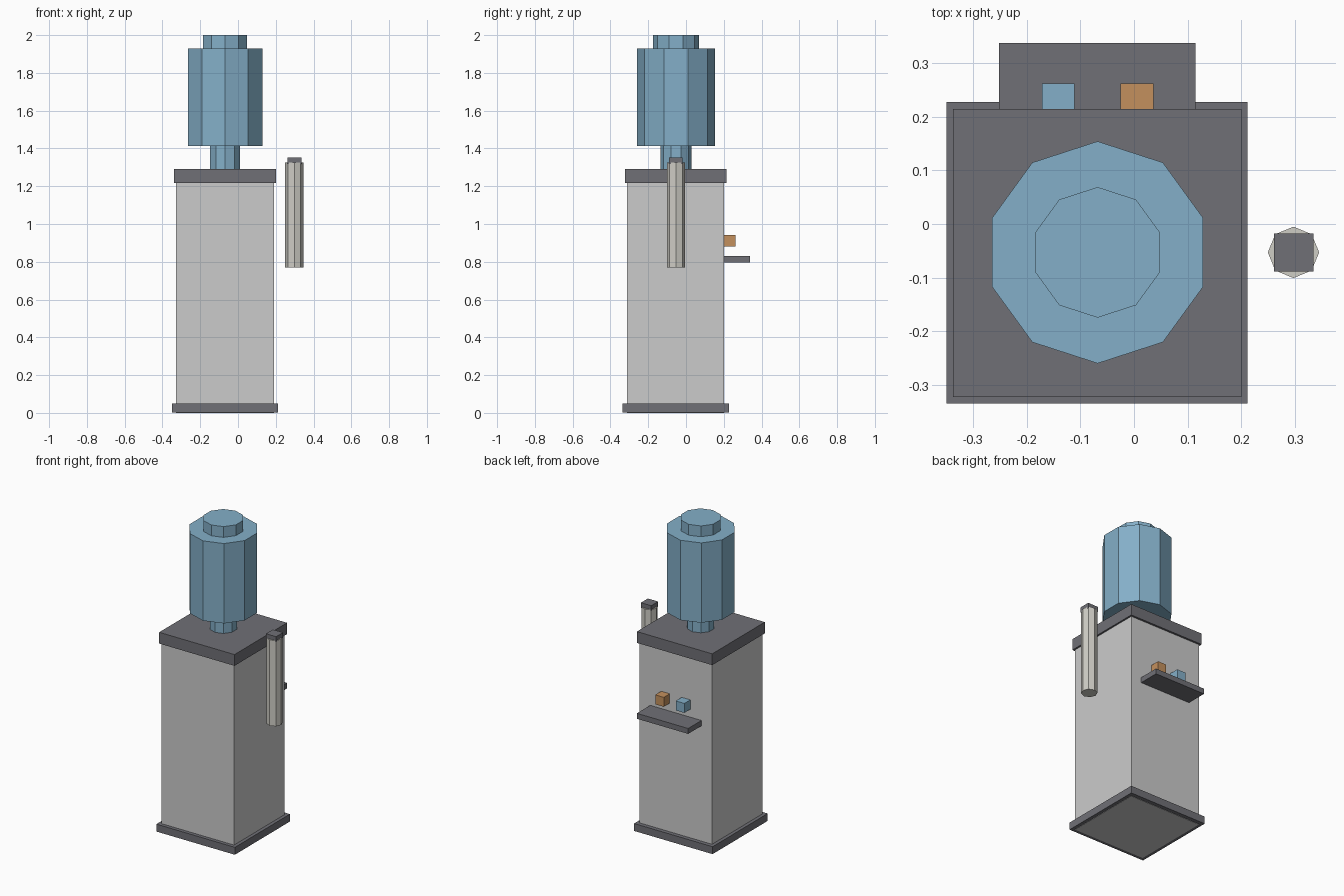
import bpy, bmesh
from math import pi, cos, sin

if "Cube" in bpy.data.objects:
    bpy.data.objects.remove(bpy.data.objects["Cube"])


def material(name, rgb):
    m = bpy.data.materials.new(name)
    m.diffuse_color = (*rgb, 1)
    m.use_nodes = True
    m.node_tree.nodes["Principled BSDF"].inputs["Base Color"].default_value = m.diffuse_color
    return m


DARK = material("dark_grey", (0.16, 0.16, 0.18))
LIGHT = material("light_grey", (0.53, 0.53, 0.55))
BLUE = material("blue", (0.23, 0.43, 0.58))
ORANGE = material("orange", (0.55, 0.28, 0.11))
PALE = material("pale_grey", (0.62, 0.61, 0.56))


def finish(bm, name, mat):
    bmesh.ops.recalc_face_normals(bm, faces=bm.faces)
    me = bpy.data.meshes.new(name)
    bm.to_mesh(me)
    bm.free()
    me.materials.append(mat)
    ob = bpy.data.objects.new(name, me)
    bpy.context.collection.objects.link(ob)
    return ob


def box(name, x, y, z, mat):
    """Box from (min, max) ranges."""
    bm = bmesh.new()
    bmesh.ops.create_cube(bm, size=1)
    for v in bm.verts:
        v.co = [(a + b) / 2 + c * (b - a) for c, (a, b) in zip(v.co, (x, y, z))]
    return finish(bm, name, mat)


def lathe(name, cx, cy, profile, sides, mat):
    """Closed faceted solid from (radius, height) steps, one corner facing +y."""
    bm = bmesh.new()
    angles = [pi / 2 + 2 * pi * i / sides for i in range(sides)]
    rings = [[bm.verts.new((cx + r * cos(a), cy + r * sin(a), z)) for a in angles]
             for r, z in profile]
    for lo, hi in zip(rings, rings[1:]):
        for i in range(sides):
            j = (i + 1) % sides
            bm.faces.new((lo[i], lo[j], hi[j], hi[i]))
    bm.faces.new(rings[0][::-1])
    bm.faces.new(rings[-1])
    return finish(bm, name, mat)


# Cabinet
box("base_plate", (-0.35, 0.212), (-0.335, 0.228), (0.002, 0.05), DARK)
box("cabinet_body", (-0.328, 0.19), (-0.312, 0.202), (0, 1.22), LIGHT)
box("top_plate", (-0.338, 0.201), (-0.323, 0.215), (1.217, 1.29), DARK)

# Drip tray and the two taps on the back
box("drip_tray", (-0.252, 0.115), (0.20, 0.338), (0.796, 0.831), DARK)
box("cold_tap", (-0.172, -0.111), (0.20, 0.263), (0.882, 0.943), BLUE)
box("hot_tap", (-0.025, 0.036), (0.20, 0.263), (0.882, 0.943), ORANGE)

# Upturned bottle: neck, barrel, raised bottom
lathe("water_bottle", -0.068, -0.053,
      [(0.083, 1.288), (0.083, 1.413), (0.2075, 1.413),
       (0.2075, 1.93), (0.122, 1.93), (0.122, 2.0)], 10, BLUE)

# Cup dispenser at the side
lathe("cup_tube", 0.298, -0.053, [(0.048, 0.77), (0.048, 1.325)], 8, PALE)
box("cup_tube_cap", (0.262, 0.335), (-0.089, -0.018), (1.318, 1.352), DARK)
